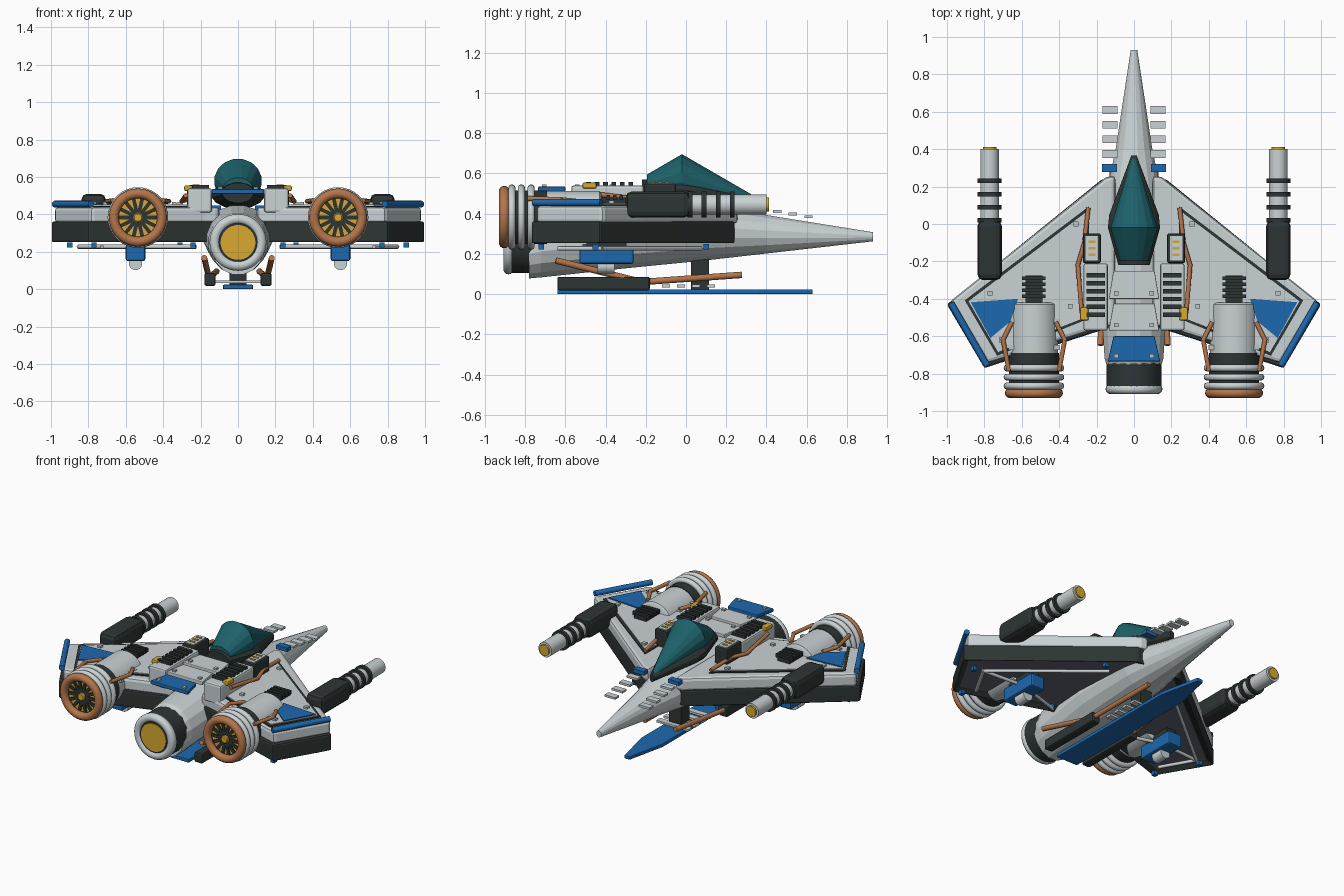
import bpy, bmesh, math
from mathutils import Vector, Matrix

if "Cube" in bpy.data.objects:
    bpy.data.objects.remove(bpy.data.objects["Cube"])


def material(name, r, g, b):
    m = bpy.data.materials.new(name)
    m.use_nodes = True
    m.diffuse_color = (r, g, b, 1)
    m.node_tree.nodes["Principled BSDF"].inputs["Base Color"].default_value = (r, g, b, 1)
    return m


LIGHT = material("light_grey", 0.59, 0.645, 0.66)
MID = material("mid_grey", 0.50, 0.56, 0.58)
DARK = material("charcoal", 0.026, 0.036, 0.034)
SLATE = material("slate", 0.12, 0.135, 0.17)
BLUE = material("blue", 0.012, 0.14, 0.43)
TEAL = material("teal_glass", 0.012, 0.118, 0.142)
COPPER = material("copper", 0.46, 0.18, 0.07)
GOLD = material("gold", 0.70, 0.40, 0.03)


def finish(name, bm, mats, mirror=True, bevel=0, smooth=False):
    bmesh.ops.recalc_face_normals(bm, faces=bm.faces)
    mesh = bpy.data.meshes.new(name)
    bm.to_mesh(mesh)
    bm.free()
    for m in mats if isinstance(mats, list) else [mats]:
        mesh.materials.append(m)
    if smooth:
        mesh.shade_smooth()
        mesh.set_sharp_from_angle(angle=math.radians(40))
    ob = bpy.data.objects.new(name, mesh)
    bpy.context.collection.objects.link(ob)
    if bevel:
        mod = ob.modifiers.new("bevel", 'BEVEL')
        mod.width, mod.segments, mod.limit_method = bevel, 2, 'ANGLE'
    if mirror:
        ob.modifiers.new("mirror", 'MIRROR').use_mirror_merge = False
    return ob


def boxes(name, mat, items, mirror=True, bevel=0):
    """Each item is a centre and a size."""
    bm = bmesh.new()
    for c, s in items:
        bmesh.ops.create_cube(bm, size=1, matrix=Matrix.Translation(c) @ Matrix.Diagonal((*s, 1)))
    return finish(name, bm, mat, mirror, bevel)


def prism(name, mat, pts, z0, z1, mirror=True, bevel=0, recess=None):
    bm = bmesh.new()
    low = bm.faces.new([bm.verts.new((x, y, z0)) for x, y in pts])
    ext = bmesh.ops.extrude_face_region(bm, geom=[low], use_keep_orig=True)
    for v in ext["geom"]:
        if isinstance(v, bmesh.types.BMVert):
            v.co.z = z1
    bmesh.ops.recalc_face_normals(bm, faces=bm.faces)
    if recess:
        bmesh.ops.inset_region(bm, faces=[low], thickness=recess)
        low.material_index = 1
        bmesh.ops.translate(bm, verts=low.verts, vec=(0, 0, 0.03))
    return finish(name, bm, mat, mirror, bevel)


def loft(name, mat, sections, sides, mirror=False, smooth=False, x=0):
    """Sections along y: position, half width, bottom, top."""
    bm = bmesh.new()
    rings = []
    for y, w, lo, hi in sections:
        ring = []
        for i in range(sides):
            a = math.tau * (i + 0.5) / sides
            ring.append(bm.verts.new((x + w * math.cos(a), y, (lo + hi) / 2 + (hi - lo) / 2 * math.sin(a))))
        rings.append(ring)
    for a, b in zip(rings, rings[1:]):
        for i in range(sides):
            j = (i + 1) % sides
            bm.faces.new((a[i], a[j], b[j], b[i]))
    bm.faces.new(rings[0])
    bm.faces.new(rings[-1])
    return finish(name, bm, mat, mirror, 0, smooth)


def lathe(name, mat, x, z, profile, mirror=True, sides=28):
    """Turned part along y; the profile holds position and radius."""
    return loft(name, mat, [(y, r, z - r, z + r) for y, r in profile], sides, mirror, True, x)


def torus(name, mat, x, y, z, major, minor, mirror=True):
    bm = bmesh.new()
    n, k = 36, 14
    v = [[bm.verts.new((x + (major + minor * math.cos(q)) * math.cos(p), y + minor * math.sin(q),
                        z + (major + minor * math.cos(q)) * math.sin(p)))
          for q in (math.tau * j / k for j in range(k))] for p in (math.tau * i / n for i in range(n))]
    for i in range(n):
        for j in range(k):
            a, b = (i + 1) % n, (j + 1) % k
            bm.faces.new((v[i][j], v[a][j], v[a][b], v[i][b]))
    return finish(name, bm, mat, mirror, 0, True)


def pipe(name, mat, pts, r=0.012):
    bm = bmesh.new()
    for a, b in zip(map(Vector, pts), map(Vector, pts[1:])):
        d = b - a
        mtx = Matrix.Translation((a + b) / 2) @ d.to_track_quat('Z', 'Y').to_matrix().to_4x4()
        bmesh.ops.create_cone(bm, cap_ends=True, segments=12, radius1=r, radius2=r, depth=d.length + r, matrix=mtx)
    return finish(name, bm, mat, True, 0, True)


# Fuselage and central exhaust
loft("fuselage", LIGHT, [(-0.78, 0.142, 0.075, 0.385), (-0.72, 0.16, 0.08, 0.41), (-0.3, 0.19, 0.125, 0.45),
                         (0.1, 0.165, 0.165, 0.45), (0.4, 0.1, 0.2, 0.395), (0.93, 0.018, 0.262, 0.308)], 16)
lathe("exhaust_sleeve", DARK, 0, 0.25, [(-0.735, 0.147), (-0.885, 0.147)], False)
torus("exhaust_ring", LIGHT, 0, -0.882, 0.25, 0.125, 0.027, False)
lathe("exhaust_liner", DARK, 0, 0.25, [(-0.88, 0.112), (-0.897, 0.112)], False)
lathe("exhaust_glow", GOLD, 0, 0.25, [(-0.88, 0.093), (-0.902, 0.093)], False)

# Cockpit: bowl with rim and glass
loft("cockpit_bowl", DARK, [(-0.22, 0.085, 0.46, 0.57), (-0.02, 0.142, 0.43, 0.575),
                            (0.05, 0.135, 0.43, 0.56), (0.365, 0.015, 0.42, 0.475)], 16)
loft("canopy", TEAL, [(-0.195, 0.078, 0.49, 0.595), (-0.02, 0.128, 0.46, 0.698), (0.35, 0.012, 0.44, 0.482)], 16)

# Wings: dark lower layer with a recessed underside, light upper layer, plating
lower = [(0.1, 0.24), (0.17, 0.24), (1.0, -0.43), (0.8, -0.77), (0.18, -0.57), (0.1, -0.55)]
upper = [(0.1, 0.26), (0.15, 0.25), (0.985, -0.415), (0.785, -0.745), (0.18, -0.555), (0.1, -0.54)]
prism("wing_lower", [DARK, SLATE], lower, 0.248, 0.362, bevel=0.02, recess=0.05)
prism("wing_upper", LIGHT, upper, 0.35, 0.44, bevel=0.02)
prism("wing_groove", DARK, [(0.24, 0.095), (0.905, -0.408), (0.732, -0.705), (0.24, -0.505)], 0.43, 0.446)
prism("wing_panel", LIGHT, [(0.25, 0.068), (0.885, -0.413), (0.727, -0.685), (0.25, -0.495)], 0.43, 0.452)
prism("wing_tip_panel", BLUE, [(0.873, -0.418), (0.62, -0.4), (0.66, -0.52), (0.768, -0.61)], 0.43, 0.459)
pipe("wing_tip_rail", BLUE, [(0.975, -0.43, 0.455), (0.79, -0.75, 0.455)], 0.018)
boxes("wing_fasteners", MID, [((x, y, 0.455), (0.025, 0.025, 0.02)) for x, y in
                              ((0.31, 0.0), (0.34, -0.44), (0.77, -0.37), (0.71, -0.62))])

# Wing engines
EX, EZ = 0.535, 0.383
lathe("engine_body", LIGHT, EX, EZ, [(-0.42, 0.115), (-0.43, 0.13), (-0.7, 0.13), (-0.71, 0.12)])
lathe("engine_core", DARK, EX, EZ, [(-0.69, 0.134), (-0.885, 0.134)])
for i, y in enumerate((-0.77, -0.819, -0.866)):
    torus("engine_ring_%d" % i, LIGHT, EX, y, EZ, 0.144, 0.018)
torus("engine_nozzle", COPPER, EX, -0.904, EZ, 0.129, 0.026)
lathe("fan_rim", DARK, EX, EZ, [(-0.87, 0.118), (-0.888, 0.118)])
lathe("fan_disc", GOLD, EX, EZ, [(-0.87, 0.103), (-0.891, 0.103)])
lathe("fan_hub", GOLD, EX, EZ, [(-0.88, 0.026), (-0.91, 0.026), (-0.915, 0.02)], sides=16)
bm = bmesh.new()
for i in range(14):
    rot = Matrix.Translation((EX, -0.893, EZ)) @ Matrix.Rotation(math.tau * i / 14, 4, 'Y')
    bmesh.ops.create_cube(bm, size=1, matrix=rot @ Matrix.Translation((0.065, 0, 0))
                          @ Matrix.Diagonal((0.076, 0.012, 0.02, 1)))
finish("fan_blades", bm, DARK)
boxes("engine_intake", DARK, [((EX, -0.35, 0.455), (0.09, 0.15, 0.05))]
      + [((EX, -0.29 - 0.032 * i, 0.48), (0.125, 0.018, 0.025)) for i in range(4)])
for s in (-1, 1):
    pipe("engine_pipe", COPPER, [(EX + s * 0.12, -0.53, 0.46), (EX + s * 0.165, -0.62, 0.47),
                                 (EX + s * 0.135, -0.78, 0.475)])
    boxes("engine_clamps", MID, [((EX + s * 0.122, y, 0.44), (0.03, 0.025, 0.03)) for y in (-0.52, -0.66)])

# Cannons
GX, GZ = 0.772, 0.445
boxes("cannon_housing", DARK, [((GX, -0.14, GZ), (0.13, 0.32, 0.13))], bevel=0.03)
lathe("cannon_barrel", LIGHT, GX, GZ, [(0.0, 0.05), (0.4, 0.05)], sides=20)
for i, y in enumerate((0.02, 0.09, 0.16, 0.23)):
    lathe("cannon_band_%d" % i, DARK, GX, GZ, [(y - 0.012, 0.065), (y + 0.012, 0.065)], sides=20)
lathe("cannon_muzzle", GOLD, GX, GZ, [(0.39, 0.036), (0.412, 0.036)], sides=20)

# Shoulder boxes with louvres, control boxes and pipes
boxes("shoulder_box", LIGHT, [((0.205, -0.39, 0.475), (0.13, 0.36, 0.13))], bevel=0.012)
boxes("shoulder_louvres", DARK, [((0.205, -0.275 - 0.042 * i, 0.545), (0.1, 0.024, 0.024)) for i in range(6)])
boxes("shoulder_latch", GOLD, [((0.265, -0.48, 0.54), (0.045, 0.07, 0.03))], bevel=0.008)
boxes("control_box", DARK, [((0.225, -0.13, 0.49), (0.095, 0.16, 0.12))], bevel=0.01)
boxes("control_lid", LIGHT, [((0.225, -0.13, 0.55), (0.066, 0.13, 0.012))])
boxes("control_lights", GOLD, [((0.225, -0.095 - 0.035 * i, 0.556), (0.038, 0.014, 0.008)) for i in range(3)])
pipe("shoulder_pipe", COPPER, [(0.245, 0.08, 0.46), (0.265, -0.1, 0.48), (0.3, -0.22, 0.47), (0.28, -0.47, 0.5)])

# Spine plates
for name, mat, y0, y1, a, b in (("spine_plate_front", LIGHT, -0.25, -0.4, 0.11, 0.135),
                                ("spine_plate_mid", LIGHT, -0.425, -0.57, 0.11, 0.135),
                                ("spine_plate_rear", BLUE, -0.6, -0.735, 0.11, 0.14)):
    prism(name, mat, [(-a, y0), (a, y0), (b, y1), (-b, y1)], 0.51, 0.535, False, 0.005)
    boxes(name + "_bolts", MID, [((0.095, y1 + 0.03, 0.538), (0.022, 0.022, 0.014))])

# Nose fins
boxes("nose_fins", LIGHT, [((0.128, 0.375 + 0.078 * i, 0.424 - 0.013 * i), (0.08, 0.042, 0.014)) for i in range(4)])
boxes("nose_fin_base", BLUE, [((0.13, 0.3, 0.435), (0.08, 0.042, 0.026))])

# Belly: skid, strut, side pods, slats and pipes
prism("skid", BLUE, [(-0.08, -0.64), (0.08, -0.64), (0.08, 0.36), (0.02, 0.63), (-0.02, 0.63), (-0.08, 0.36)],
      0, 0.024, False, 0.005)
boxes("skid_strut", DARK, [((0, 0.07, 0.1), (0.09, 0.09, 0.16))], False)
boxes("belly_pod", DARK, [((0.15, -0.41, 0.052), (0.06, 0.46, 0.068))], bevel=0.01)
boxes("belly_slats", LIGHT, [((0, -0.1 + 0.075 * i, 0.04), (0.24, 0.04, 0.014)) for i in range(4)], False)
pipe("belly_pipe", COPPER, [(0.18, -0.64, 0.165), (0.155, -0.22, 0.06), (0.115, 0.27, 0.095)], 0.016)

# Under-wing pods and struts
boxes("wing_pod", BLUE, [((0.548, -0.395, 0.195), (0.105, 0.27, 0.09))], bevel=0.012)
boxes("wing_pod_mount", DARK, [((0.548, -0.395, 0.255), (0.07, 0.2, 0.06))])
lathe("wing_pod_lens", LIGHT, 0.548, 0.138, [(-0.44, 0.036), (-0.355, 0.036)], sides=16)
for i, path in enumerate(([(0.26, 0.07, 0.227), (0.85, -0.42, 0.227), (0.73, -0.63, 0.227)],
                          [(0.23, -0.5, 0.227), (0.548, -0.4, 0.227), (0.85, -0.42, 0.227)])):
    pipe("wing_brace_%d" % i, LIGHT, path, 0.011)
boxes("wing_brace_bolts", BLUE, [((x, y, 0.236), (0.028, 0.028, 0.028)) for x, y in
                                 ((0.31, 0.1), (0.9, -0.45), (0.77, -0.72), (0.24, -0.5))])
